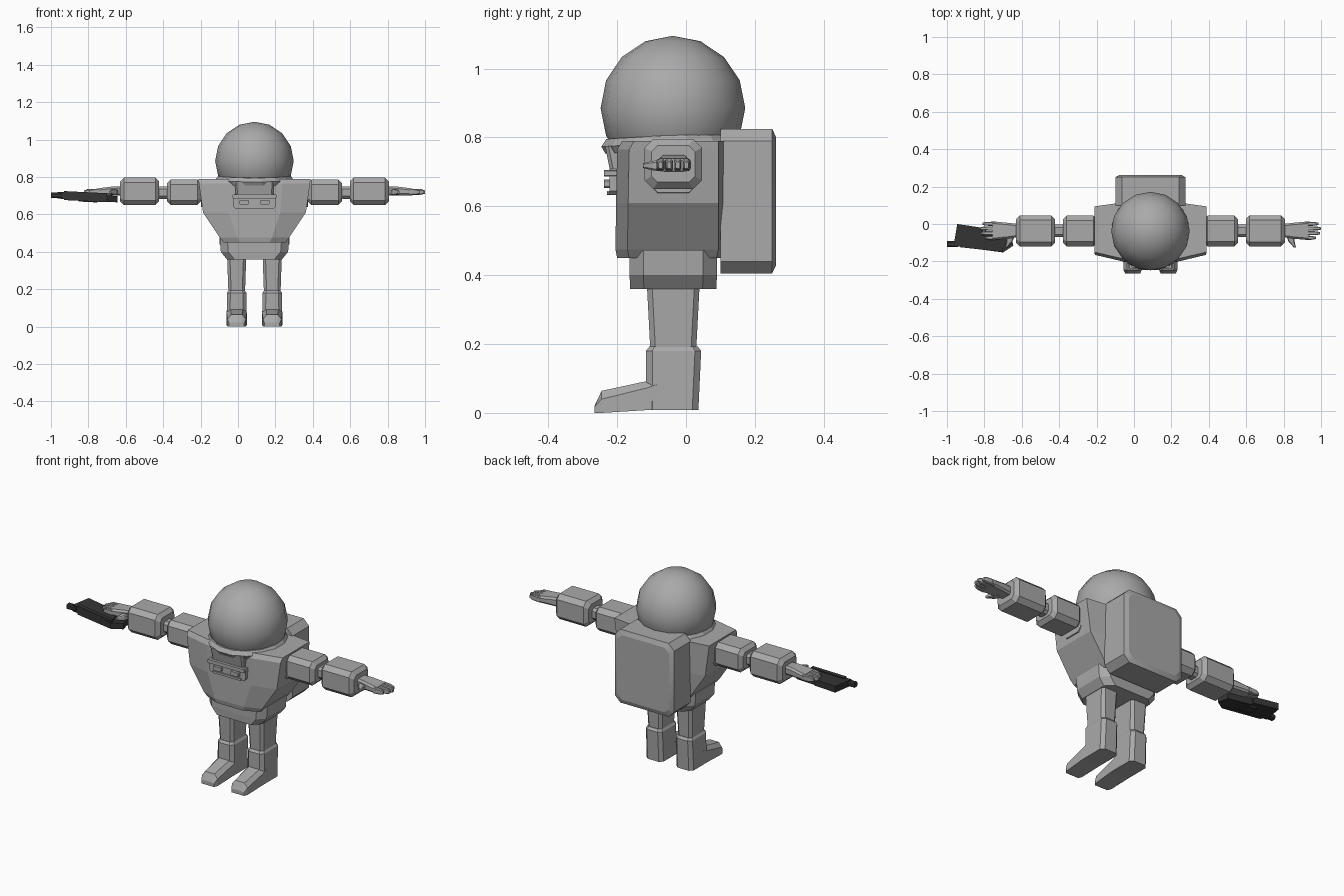
import bpy, bmesh, math
from mathutils import Vector

if "Cube" in bpy.data.objects:
    bpy.data.objects.remove(bpy.data.objects["Cube"])

CX = 0.088   # mirror plane of the figure (the held tool shifts it off centre)


def material(name, v):
    m = bpy.data.materials.new(name)
    m.diffuse_color = (v, v, v, 1)
    m.use_nodes = True
    m.node_tree.nodes["Principled BSDF"].inputs["Base Color"].default_value = m.diffuse_color
    return m


SUIT = material("suit_grey", 0.40)
DARK = material("dark_metal", 0.035)


def finish(bm, name, mat, smooth=None):
    bmesh.ops.recalc_face_normals(bm, faces=bm.faces)
    me = bpy.data.meshes.new(name)
    bm.to_mesh(me)
    bm.free()
    me.materials.append(mat)
    ob = bpy.data.objects.new(name, me)
    bpy.context.collection.objects.link(ob)
    if smooth:
        bpy.context.view_layer.objects.active = ob
        ob.select_set(True)
        bpy.ops.object.shade_smooth_by_angle(angle=math.radians(smooth))
        ob.select_set(False)
    return ob


def loft(name, rings, mat=SUIT, smooth=None):
    """Skin a list of equal-length point rings and cap both ends."""
    bm = bmesh.new()
    vs = [[bm.verts.new(p) for p in r] for r in rings]
    n = len(vs[0])
    for a, b in zip(vs, vs[1:]):
        for i in range(n):
            j = (i + 1) % n
            bm.faces.new((a[i], a[j], b[j], b[i]))
    bm.faces.new(vs[0])
    bm.faces.new(vs[-1])
    return finish(bm, name, mat, smooth)


def ring(axis, t, u, v, hu, hv, c=0.01, cv=None):
    """Chamfered rectangle at position t on an axis, centred on (u, v)."""
    cv = c if cv is None else cv
    pts = []
    for su, sv in ((1, 1), (-1, 1), (-1, -1), (1, -1)):
        a = (su * hu, sv * (hv - cv))
        b = (su * (hu - c), sv * hv)
        pts += [a, b] if su * sv > 0 else [b, a]
    out = []
    for a, b in pts:
        p = {"x": (t, u + a, v + b), "y": (u + a, t, v + b), "z": (u + a, v + b, t)}
        out.append(p[axis])
    return out


def cushion(name, axis, t0, t1, u, v, hu, hv, c, e, mat=SUIT):
    """Block with chamfered sides and chamfered ends."""
    d = e if t1 > t0 else -e
    return loft(name, [ring(axis, t0, u, v, hu - e, hv - e, c * .7),
                       ring(axis, t0 + d, u, v, hu, hv, c),
                       ring(axis, t1 - d, u, v, hu, hv, c),
                       ring(axis, t1, u, v, hu - e, hv - e, c * .7)], mat)


def block(name, axis, t0, t1, u, v, hu, hv, c=0.004, mat=SUIT):
    return loft(name, [ring(axis, t, u, v, hu, hv, c) for t in (t0, t1)], mat)


# Helmet globe
bm = bmesh.new()
bmesh.ops.create_uvsphere(bm, u_segments=16, v_segments=8, radius=0.21)
bmesh.ops.translate(bm, verts=bm.verts, vec=(CX, -0.038, 0.885))
finish(bm, "helmet", SUIT, 60)


# Collar flange that dips at the front
def collar_ring(r, z):
    out = []
    for i in range(16):
        a = math.tau * (i + .5) / 16
        out.append((CX + r * math.cos(a), -0.038 + r * math.sin(a),
                    z + min(0, math.sin(a)) * 0.012))
    return out


loft("collar", [collar_ring(0.20, 0.765), collar_ring(0.212, 0.785), collar_ring(0.197, 0.807)])


# Torso: tapering body, flat front and back with angled corners
def body_ring(z, hx, yf, yb, k=0.5, ys=0.035):
    return [(CX + x, y, z) for x, y in (
        (-hx, yf + ys), (-hx * k, yf), (hx * k, yf), (hx, yf + ys),
        (hx, yb - ys * .6), (hx * k, yb), (-hx * k, yb), (-hx, yb - ys * .6))]


loft("torso", [body_ring(0.45, 0.165, -0.200, 0.11),
               body_ring(0.475, 0.185, -0.205, 0.115),
               body_ring(0.61, 0.275, -0.203, 0.115),
               body_ring(0.765, 0.297, -0.200, 0.115),
               body_ring(0.79, 0.300, -0.185, 0.115)])

# Hips
loft("hips", [ring("z", z, CX, -0.037, hx, hy, 0.04) for z, hx, hy in
              ((0.36, 0.148, 0.125), (0.40, 0.18, 0.127), (0.47, 0.185, 0.127))])

# Chest control panel: bib, box, frame bars and two knobs
loft("chest_bib", [ring("z", 0.70, CX, -0.19, 0.10, 0.03, 0.01),
                   ring("z", 0.775, CX, -0.19, 0.105, 0.045, 0.01)])
block("chest_box", "y", -0.222, -0.19, CX, 0.67, 0.115, 0.038, 0.012)
block("chest_box_top_bar", "y", -0.238, -0.2, CX, 0.696, 0.117, 0.01)
block("chest_box_low_bar", "y", -0.230, -0.2, CX, 0.638, 0.09, 0.006)
for s in (-1, 1):
    block("chest_knob", "y", -0.238, -0.2, CX + s * 0.055, 0.665, 0.025, 0.012)

# Life-support backpack
loft("backpack", [ring("y", 0.10, CX, 0.615, 0.188, 0.21, 0.035),
                  ring("y", 0.25, CX, 0.615, 0.188, 0.21, 0.035),
                  ring("y", 0.262, CX, 0.615, 0.165, 0.185, 0.03)], smooth=20)

YA, ZA = -0.037, 0.72    # arm axis
for s, side in ((-1, "right"), (1, "left")):
    X = lambda d: CX + s * d
    # Leg and boot
    lx = X(0.095)
    loft(side + "_leg", [ring("z", 0.17, lx, -0.037, 0.044, 0.066, 0.015),
                         ring("z", 0.40, lx, -0.037, 0.052, 0.078, 0.015)])
    loft(side + "_boot_shaft", [ring("z", 0.008, lx, -0.04, 0.054, 0.076, 0.018),
                                ring("z", 0.18, lx, -0.036, 0.052, 0.080, 0.018),
                                ring("z", 0.193, lx, -0.036, 0.044, 0.070, 0.015)])

    def toe(y, hx, z0, zm, z1):
        return [(lx - hx, y, z0), (lx + hx, y, z0), (lx + hx, y, zm),
                (lx + hx * .6, y, z1), (lx - hx * .6, y, z1), (lx - hx, y, zm)]
    loft(side + "_boot_toe", [toe(-0.265, 0.040, 0, 0.018, 0.022),
                              toe(-0.245, 0.049, 0, 0.040, 0.064),
                              toe(-0.115, 0.054, 0.008, 0.072, 0.092),
                              toe(-0.06, 0.053, 0.008, 0.09, 0.115)])
    # Shoulder socket, upper arm, elbow link, forearm
    loft(side + "_socket", [ring("x", X(0.20), YA, 0.70, 0.078, 0.08, 0.02),
                            ring("x", X(0.285), YA, 0.70, 0.065, 0.06, 0.02)])
    cushion(side + "_upper_arm", "x", X(0.285), X(0.468), YA, 0.718, 0.082, 0.068, 0.025, 0.02)
    block(side + "_elbow", "x", X(0.45), X(0.53), YA, 0.716, 0.033, 0.033, 0.014)
    cushion(side + "_forearm", "x", X(0.510), X(0.718), YA, 0.723, 0.083, 0.073, 0.025, 0.02)
    # Hand: palm, four fingers and a thumb
    loft(side + "_palm", [ring("x", X(d), y, z, hy, hz, 0.01) for d, y, z, hy, hz in
                          ((0.70, -0.035, 0.725, 0.034, 0.026), (0.76, -0.036, 0.725, 0.042, 0.024),
                           (0.845, -0.036, 0.72, 0.05, 0.018))])
    for i, tip in enumerate((0.885, 0.907, 0.912, 0.898)):
        fy = -0.074 + i * 0.025
        loft(side + "_finger", [ring("x", X(0.83), fy, 0.72, 0.012, 0.017, 0.004),
                                ring("x", X(tip - .02), fy, 0.72, 0.010, 0.015, 0.004),
                                ring("x", X(tip), fy, 0.719, 0.006, 0.009, 0.003)])
    loft(side + "_thumb", [ring("y", -0.05, X(0.745), 0.718, 0.026, 0.018, 0.005),
                           ring("y", -0.095, X(0.755), 0.718, 0.016, 0.014, 0.005),
                           ring("y", -0.125, X(0.772), 0.718, 0.006, 0.007, 0.003)])


# Held tool lying flat under the right hand, sloping down to the wrist
def slab(name, pts, lo, hi):
    zc = lambda x: 0.687 - 0.05 * (x + 0.66)
    loft(name, [[(x, y, zc(x) + d) for x, y in pts] for d in (lo, hi)], DARK)


slab("tool_body", [(-0.945, 0.0), (-0.80, -0.022), (-0.81, -0.06), (-0.72, -0.075),
                   (-0.70, -0.145), (-0.965, -0.118)], -0.018, 0.018)
slab("tool_grip", [(-0.80, -0.035), (-0.66, -0.055), (-0.645, -0.115),
                   (-0.70, -0.152), (-0.79, -0.14)], -0.022, 0.012)
slab("tool_rail", [(-0.93, -0.10), (-0.70, -0.128), (-0.70, -0.15), (-0.93, -0.124)], -0.024, 0.024)
slab("tool_underplate", [(-0.84, -0.045), (-0.75, -0.055), (-0.76, -0.11), (-0.85, -0.10)], -0.028, 0)
block("tool_barrel", "x", -1.0, -0.94, -0.108, 0.702, 0.016, 0.014, 0.006, DARK)
